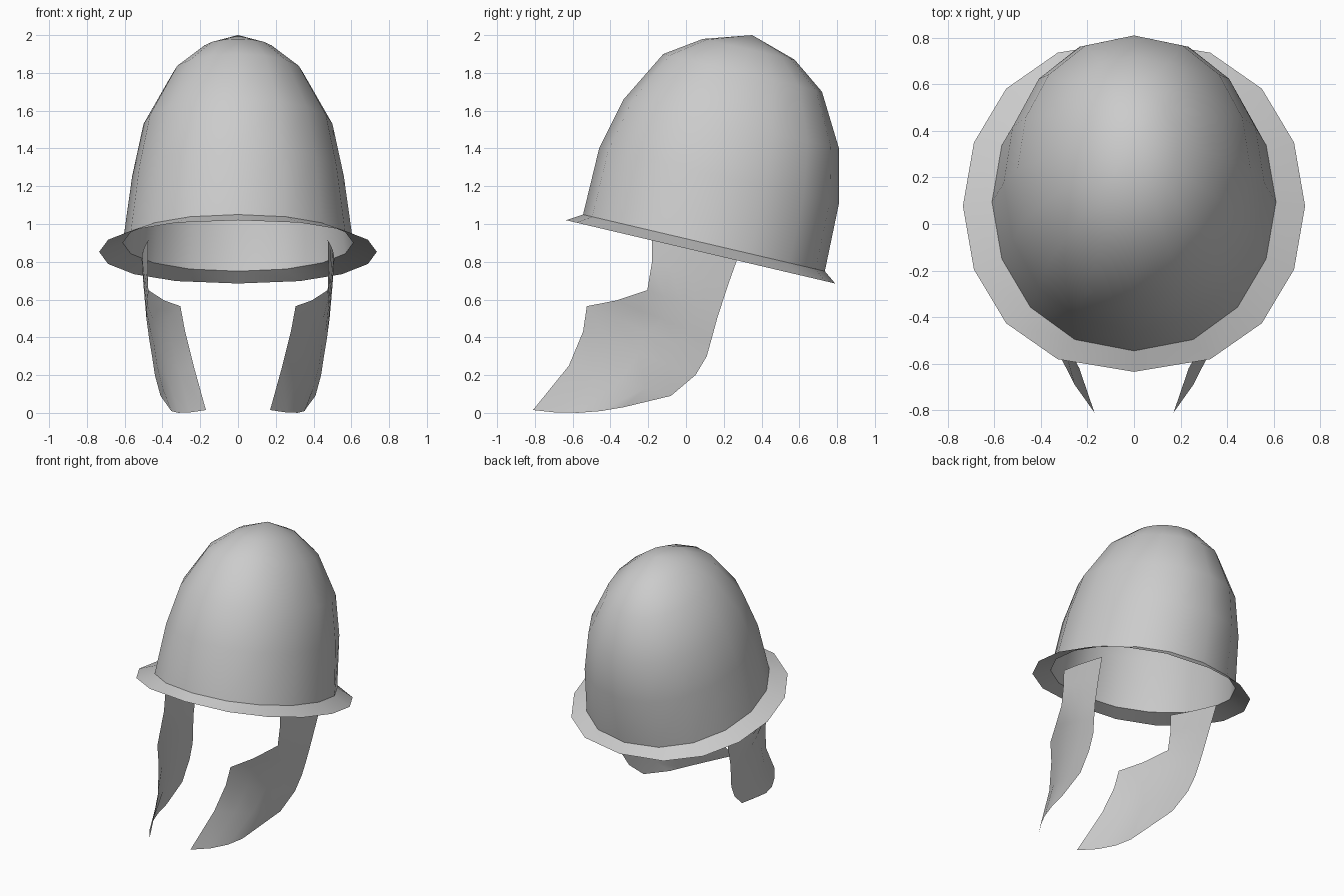
import bpy
from math import sin, cos, pi, radians, copysign

cube = bpy.data.objects.get("Cube")
if cube:
    bpy.data.objects.remove(cube, do_unlink=True)

metal = bpy.data.materials.new("grey metal")
GREY = (0.6, 0.6, 0.6, 1)
metal.use_nodes = True
metal.diffuse_color = GREY
metal.node_tree.nodes["Principled BSDF"].inputs["Base Color"].default_value = GREY

SIDES = 16


def ring(front, back, half_width, squareness):
    """Tilted oval from its front and back (y, z) points and half width."""
    points = []
    for i in range(SIDES):
        a = 2 * pi * i / SIDES
        s, t = sin(a), (1 - cos(a)) / 2
        x = half_width * copysign(abs(s) ** squareness, s) if abs(s) > 1e-6 else 0
        points.append((x, front[0] + (back[0] - front[0]) * t,
                       front[1] + (back[1] - front[1]) * t))
    return points


def make(name, verts, faces, angle):
    mesh = bpy.data.meshes.new(name)
    mesh.from_pydata(verts, [], faces)
    mesh.materials.append(metal)
    obj = bpy.data.objects.new(name, mesh)
    bpy.context.collection.objects.link(obj)
    bpy.ops.object.select_all(action='DESELECT')
    obj.select_set(True)
    bpy.context.view_layer.objects.active = obj
    bpy.ops.object.shade_smooth_by_angle(angle=radians(angle))
    return obj


def bridge(rows):
    """Quads between consecutive closed rings."""
    return [(r * SIDES + i, r * SIDES + (i + 1) % SIDES,
             (r + 1) * SIDES + (i + 1) % SIDES, (r + 1) * SIDES + i)
            for r in range(rows - 1) for i in range(SIDES)]


# Dome: tilted rings closed by a fan at the crown
dome_rings = [
    ((-0.545, 1.05), (0.735, 0.75), 0.61),
    ((-0.46, 1.40), (0.81, 1.11), 0.56),
    ((-0.33, 1.66), (0.81, 1.40), 0.50),
    ((-0.12, 1.90), (0.72, 1.70), 0.345),
    ((0.09, 1.98), (0.575, 1.87), 0.19),
]
verts = [p for f, b, w in dome_rings for p in ring(f, b, w, 0.91)]
faces = bridge(len(dome_rings))
top = len(verts)
verts.append((0, 0.35, 2.0))
faces += [(top - SIDES + i, top - SIDES + (i + 1) % SIDES, top) for i in range(SIDES)]
make("dome", verts, faces, 60)

# Brim: sloping sheet flaring out from the dome's edge
brim = ring((-0.635, 1.02), (0.79, 0.685), 0.735, 0.84)
brim += ring(*dome_rings[0], 0.91)
make("brim", brim, bridge(2), 40)

# Cheek guards: front edge and back edge points, bulged between them
front_edge = [(.475, -.18, .915), (.478, -.18, .80), (.475, -.205, .65), (.39, -.37, .595),
              (.305, -.525, .565), (.28, -.545, .43), (.235, -.62, .25), (.17, -.81, .015)]
back_edge = [(.51, .27, .81), (.50, .22, .67), (.485, .165, .50), (.47, .135, .39),
             (.455, .11, .30), (.44, .05, .20), (.41, -.08, .09), (.365, -.33, .03)]
COLS = 5
for side, name in ((1, "left_cheek_guard"), (-1, "right_cheek_guard")):
    verts, faces = [], []
    last = len(front_edge) - 1
    for r, (f, b) in enumerate(zip(front_edge, back_edge)):
        for c in range(COLS):
            t = c / (COLS - 1)
            arch = 4 * t * (1 - t)
            x, y, z = (p + (q - p) * t for p, q in zip(f, b))
            x += 0.25 * (b[0] - f[0]) * arch
            if r == last:
                z -= 0.022 * arch
            verts.append((side * x, y, z))
    for r in range(last):
        for c in range(COLS - 1):
            a = r * COLS + c
            quad = (a, a + COLS, a + COLS + 1, a + 1)
            faces.append(quad if side > 0 else quad[::-1])
    make(name, verts, faces, 60)
